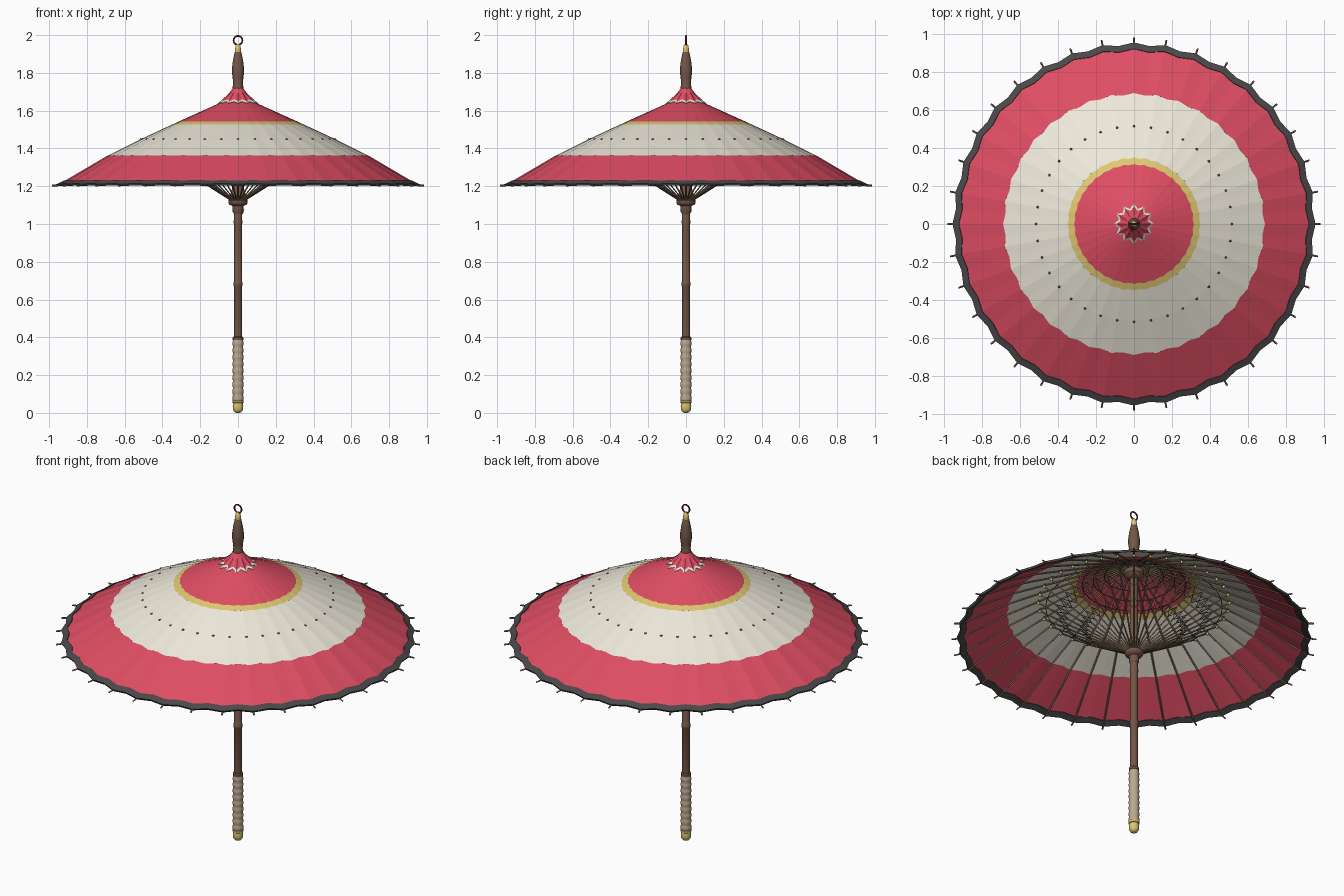
import bpy, bmesh
from math import sin, cos, pi, tau
from mathutils import Vector, Matrix

if "Cube" in bpy.data.objects:
    bpy.data.objects.remove(bpy.data.objects["Cube"])

N = 36  # ribs


def mat(name, r, g, b):
    m = bpy.data.materials.new(name)
    m.diffuse_color = (r, g, b, 1)
    m.use_nodes = True
    m.node_tree.nodes["Principled BSDF"].inputs["Base Color"].default_value = m.diffuse_color
    return m


RED = mat("red_paper", 0.74, 0.075, 0.125)
CREAM = mat("cream_paper", 0.85, 0.81, 0.70)
GOLD = mat("gold", 0.74, 0.58, 0.17)
DARK = mat("dark_trim", 0.07, 0.065, 0.065)
WOOD = mat("brown_wood", 0.17, 0.095, 0.062)
BAMBOO = mat("bamboo", 0.24, 0.17, 0.10)
WRAP = mat("handle_wrap", 0.50, 0.40, 0.28)
CORD = mat("red_cord", 0.22, 0.02, 0.03)


def finish(name, bm, material, smooth=None):
    bmesh.ops.recalc_face_normals(bm, faces=bm.faces)
    me = bpy.data.meshes.new(name)
    bm.to_mesh(me)
    bm.free()
    ob = bpy.data.objects.new(name, me)
    bpy.context.collection.objects.link(ob)
    me.materials.append(material)
    if smooth:
        bpy.ops.object.select_all(action='DESELECT')
        ob.select_set(True)
        bpy.context.view_layer.objects.active = ob
        bpy.ops.object.shade_smooth_by_angle(angle=smooth)
    return ob


def grid_rings(bm, rings):
    """Bridge closed rings of points with quads."""
    vs = [[bm.verts.new(p) for p in ring] for ring in rings]
    n = len(vs[0])
    for a, b in zip(vs, vs[1:]):
        for i in range(n):
            j = (i + 1) % n
            bm.faces.new((a[i], a[j], b[j], b[i]))
    return vs


def lathe(name, profile, material, segs=20):
    bm = bmesh.new()
    vs = grid_rings(bm, [[(r * cos(tau * i / segs), r * sin(tau * i / segs), z)
                          for i in range(segs)] for r, z in profile])
    bm.faces.new(vs[0])
    bm.faces.new(vs[-1])
    return finish(name, bm, material, 0.7)


def wires(name, paths, radius, material, cyclic=False):
    """Many thin rods joined in one mesh."""
    cu = bpy.data.curves.new(name, 'CURVE')
    cu.dimensions = '3D'
    cu.bevel_depth = radius
    cu.bevel_resolution = 0
    cu.use_fill_caps = True
    for path in paths:
        sp = cu.splines.new('POLY')
        sp.points.add(len(path) - 1)
        for pt, co in zip(sp.points, path):
            pt.co = (*co, 1)
        sp.use_cyclic_u = cyclic
    cu.materials.append(material)
    ob = bpy.data.objects.new(name, cu)
    bpy.context.collection.objects.link(ob)
    bpy.ops.object.select_all(action='DESELECT')
    ob.select_set(True)
    bpy.context.view_layer.objects.active = ob
    bpy.ops.object.convert(target='MESH')
    return ob


def polar(r, a, z):
    return (r * cos(a), r * sin(a), z)


# Canopy slope
SLOPE = [(0.03, 1.665), (0.10, 1.637), (0.315, 1.54), (0.35, 1.524),
         (0.515, 1.447), (0.69, 1.36), (0.925, 1.222), (0.955, 1.206), (0.985, 1.203)]


def height(r):
    for (r0, z0), (r1, z1) in zip(SLOPE, SLOPE[1:]):
        if r <= r1:
            return z0 + (z1 - z0) * (r - r0) / (r1 - r0)
    return SLOPE[-1][1]


# Paper bands, pleated between the ribs
def band(name, radii, material, thick=0.004):
    rings = []
    for r in radii:
        ring = []
        for i in range(2 * N):
            valley = i % 2
            rr = r * (0.984 if valley else 1)
            ring.append(polar(rr, pi * i / N, height(r) + valley * 0.004 * r))
        rings.append(ring)
    bm = bmesh.new()
    grid_rings(bm, rings)
    for f in bm.faces:
        f.normal_update()
    ob = finish(name, bm, material)
    so = ob.modifiers.new("thickness", 'SOLIDIFY')
    so.thickness = thick
    so.offset = 0
    return ob


band("canopy_crown", [0.03, 0.10, 0.2, 0.315], RED)
band("canopy_gold_ring", [0.315, 0.35], GOLD)
band("canopy_cream_band", [0.35, 0.515, 0.69], CREAM)
band("canopy_outer_band", [0.69, 0.81, 0.925], RED)
band("canopy_rim", [0.922, 0.955], DARK, 0.012)

angles = [tau * i / N for i in range(N)]

# Ribs with projecting tips
wires("ribs", [[polar(r, a, height(r) - d) for r, d in
                ((0.04, 0.012), (0.10, 0.009), (0.33, 0.007), (0.69, 0.007),
                 (0.94, 0.006), (0.985, 0.0))] for a in angles], 0.005, BAMBOO)

# Stretchers from runner to ribs
S0, S1 = (0.042, 1.13), (0.515, 1.43)


def on_stretcher(t, a):
    return polar(S0[0] + (S1[0] - S0[0]) * t, a, S0[1] + (S1[1] - S0[1]) * t)


wires("stretchers", [[on_stretcher(0, a), on_stretcher(1, a)] for a in angles], 0.0045, BAMBOO)

# Lacing threads
lacing = [[on_stretcher(t0 if i % 2 else t1, a) for i, a in enumerate(angles)]
          for t0, t1 in ((0.42, 0.55), (0.55, 0.42), (0.66, 0.82), (0.82, 0.66))]
lacing += [[on_stretcher(0.92, a) for a in angles]]
wires("lacing_threads", lacing, 0.002, DARK, True)
wires("rib_threads", [[polar(r, a, height(r) - 0.014) for a in angles]
                      for r in (0.16, 0.22, 0.28)], 0.002, DARK, True)


def beads(name, z, r, material):
    bm = bmesh.new()
    for a in angles:
        bmesh.ops.create_icosphere(bm, subdivisions=1, radius=r,
                                   matrix=Matrix.Translation(Vector(polar(0.515, a, z))))
    finish(name, bm, material, 1.0)


beads("stitch_knots", height(0.515), 0.0075, DARK)
beads("pivot_beads", 1.428, 0.009, GOLD)

# Pole, runner and hub
lathe("pole", [(0.021, 0.38), (0.022, 0.67), (0.025, 0.675), (0.025, 0.69), (0.022, 0.695),
               (0.022, 1.0), (0.024, 1.01), (0.022, 1.02), (0.022, 1.73)], WOOD)
lathe("runner", [(0.022, 1.055), (0.028, 1.065), (0.028, 1.095), (0.045, 1.102), (0.051, 1.112),
                 (0.051, 1.124), (0.044, 1.130), (0.044, 1.155), (0.036, 1.165),
                 (0.030, 1.20), (0.022, 1.205)], WOOD)
lathe("upper_hub", [(0.022, 1.575), (0.04, 1.585), (0.055, 1.60), (0.055, 1.625),
                    (0.03, 1.65)], WOOD)
wires("latch_spring", [[(0.02, 0, 1.05), (0.030, 0, 1.075), (0.02, 0, 1.085)]], 0.004, GOLD)

# Wrapped handle
wrap = []
TURNS = 9
for i in range(TURNS * 4 + 1):
    t = i / (TURNS * 4)
    wrap.append((0.0255 + 0.0035 * sin(pi * (i % 4) / 4) + 0.001 * (1 - t), 0.06 + 0.325 * t))
lathe("handle_wrap", wrap, WRAP)
lathe("handle_top_collar", [(0.022, 0.383), (0.028, 0.386), (0.028, 0.400), (0.022, 0.404)], WOOD)
lathe("handle_lower_collar", [(0.024, 0.05), (0.030, 0.054), (0.030, 0.064), (0.024, 0.068)], GOLD)
lathe("handle_end_cap", [(0.008, 0.0), (0.019, 0.005), (0.026, 0.017), (0.028, 0.035),
                         (0.026, 0.052)], GOLD)


# Pleated cap skirt with white zigzag hem
def skirt(name, levels, material):
    rings = []
    for r, z, pinch, lift in levels:
        rings.append([polar(r * (1 - pinch * (i % 2)), pi * i / 12, z + lift * (i % 2))
                      for i in range(24)])
    bm = bmesh.new()
    grid_rings(bm, rings)
    ob = finish(name, bm, material)
    so = ob.modifiers.new("thickness", 'SOLIDIFY')
    so.thickness = 0.003
    so.offset = 0


skirt("cap_skirt", [(0.024, 1.722, 0, 0), (0.045, 1.692, 0.08, 0), (0.091, 1.650, 0.22, 0.008)], RED)
skirt("cap_skirt_hem", [(0.091, 1.650, 0.22, 0.008), (0.107, 1.638, 0.24, 0.010)], CREAM)

# Finial and hanging loop
lathe("finial", [(0.022, 1.70), (0.028, 1.715), (0.028, 1.73), (0.025, 1.738), (0.028, 1.77),
                 (0.032, 1.80), (0.032, 1.825), (0.026, 1.87), (0.018, 1.908), (0.014, 1.915)], WOOD)
lathe("finial_tip", [(0.014, 1.905), (0.017, 1.912), (0.015, 1.93), (0.012, 1.945),
                     (0.006, 1.953)], GOLD)
bpy.ops.object.select_all(action='DESELECT')
bpy.ops.mesh.primitive_torus_add(major_radius=0.0235, minor_radius=0.0045, major_segments=24,
                                 minor_segments=8, location=(0, 0, 1.972), rotation=(pi / 2, 0, 0))
loop = bpy.context.object
loop.name = "hanging_loop"
loop.data.materials.append(CORD)
bpy.ops.object.shade_smooth_by_angle()
